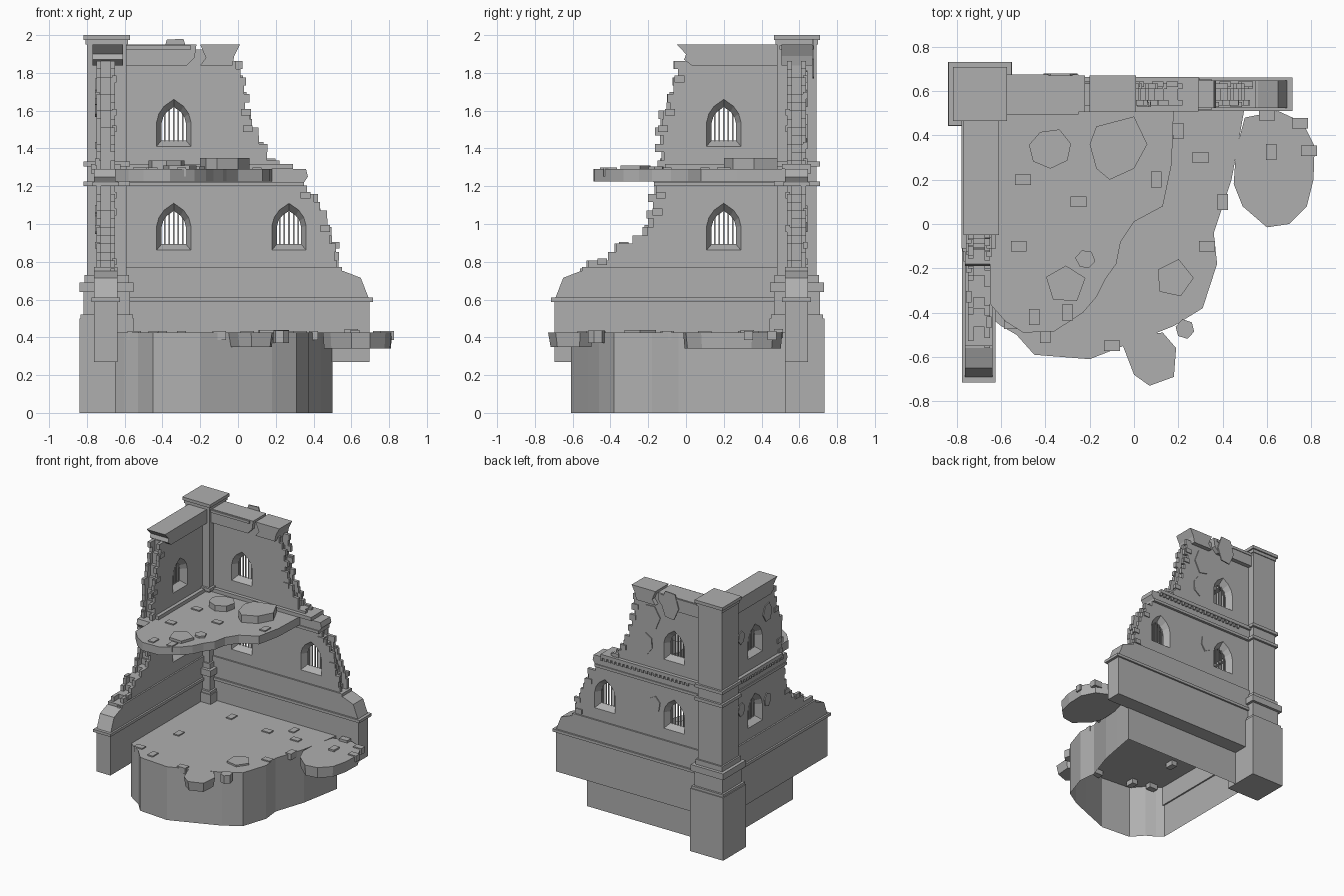
import bpy, bmesh, math, random
from mathutils import Vector

if "Cube" in bpy.data.objects:
    bpy.data.objects.remove(bpy.data.objects["Cube"])

random.seed(4)
stone = bpy.data.materials.new("grey_stone")
stone.diffuse_color = (0.43, 0.43, 0.43, 1)
stone.use_nodes = True
stone.node_tree.nodes["Principled BSDF"].inputs["Base Color"].default_value = stone.diffuse_color


def add_mesh(name, bm):
    bmesh.ops.recalc_face_normals(bm, faces=bm.faces)
    me = bpy.data.meshes.new(name)
    bm.to_mesh(me)
    bm.free()
    me.materials.append(stone)
    ob = bpy.data.objects.new(name, me)
    bpy.context.collection.objects.link(ob)
    return ob


def loft(bm, rings, ends=(True, True)):
    loops = [[bm.verts.new(p) for p in r] for r in rings]
    n = len(loops[0])
    for a, b in zip(loops, loops[1:]):
        for i in range(n):
            j = (i + 1) % n
            bm.faces.new((a[i], a[j], b[j], b[i]))
    if ends[0]:
        bm.faces.new(loops[0][::-1])
    if ends[1]:
        bm.faces.new(loops[-1])


def slab(name, outline, z0, z1, bottom=True, shrink=1.0):
    """Flat slab from a plan outline, optionally narrower at the bottom."""
    cx = sum(p[0] for p in outline) / len(outline)
    cy = sum(p[1] for p in outline) / len(outline)
    low = [(cx + (x - cx) * shrink, cy + (y - cy) * shrink, z0) for x, y in outline]
    bm = bmesh.new()
    loft(bm, [low, [(x, y, z1) for x, y in outline]], (bottom, True))
    return add_mesh(name, bm)


def blob(cx, cy, rx, ry, n):
    a0 = random.random()
    return [(cx + rx * f * math.cos(a0 + i * math.tau / n), cy + ry * f * math.sin(a0 + i * math.tau / n))
            for i in range(n) for f in [random.uniform(0.88, 1.06)]]


def box(bm, c, s, spin=0.0):
    ca, sa = math.cos(spin), math.sin(spin)
    sq = [(-s[0], -s[1]), (s[0], -s[1]), (s[0], s[1]), (-s[0], s[1])]
    sq = [(c[0] + x * ca - y * sa, c[1] + x * sa + y * ca) for x, y in sq]
    loft(bm, [[(x, y, c[2] - s[2]) for x, y in sq], [(x, y, c[2] + s[2]) for x, y in sq]])


# Wall frames: u runs away from the corner, d points outward
def back(u, d, z):
    return (u, 0.585 + d, z)


def left(u, d, z):
    return (-0.70 - d, -u, z)


def panel(name, frame, prof, d0, d1):
    bm = bmesh.new()
    loft(bm, [[frame(u, d, z) for u, z in prof] for d in (d0, d1)])
    return add_mesh(name, bm)


def strip(name, frame, u0, u1, z0, z1, d):
    return panel(name, frame, [(u0, z0), (u1, z0), (u1, z1), (u0, z1)], -d, d)


def edge_at(edge, z):
    for (z0, u0), (z1, u1) in zip(edge, edge[1:]):
        if z <= z1:
            return u0 + (u1 - u0) * (z - z0) / (z1 - z0)
    return edge[-1][1]


def jagged(start, edge, inset, jitter):
    prof, z, k = [(start, 0.72)], 0.72, 0
    while z < 1.86:
        u = edge_at(edge, max(z + 0.022, 0.77)) - inset + random.uniform(-jitter, jitter) + (k % 2) * jitter
        prof += [(u, z), (u, z + 0.044)]
        z += 0.044
        k += 1
    return prof + [(start, z)]


def arch(cu, z0, s):
    """Pointed window outline, scaled about its middle."""
    half = [(0.092, 0), (0.092, 0.13), (0.08, 0.175), (0.052, 0.215), (0, 0.252)]
    pts = half + [(-u, z) for u, z in half[-2::-1]]
    return [(cu + u * s, z0 + 0.11 + (z - 0.11) * s) for u, z in pts]


def cut(ob, cutters):
    for c in cutters:
        m = ob.modifiers.new("window", 'BOOLEAN')
        m.operation, m.solver, m.object = 'DIFFERENCE', 'EXACT', c
    dg = bpy.context.evaluated_depsgraph_get()
    me = bpy.data.meshes.new_from_object(ob.evaluated_get(dg))
    ob.modifiers.clear()
    ob.data = me


back_edge = [(.77, .52), (.9, .51), (1.0, .46), (1.1, .42), (1.2, .35), (1.3, .23), (1.4, .12),
             (1.5, .07), (1.65, .04), (1.75, .01), (1.86, -.02)]
left_edge = [(.77, .54), (.8, .45), (.87, .37), (.91, .28), (.96, .2), (1.05, .18), (1.2, .15),
             (1.3, .14), (1.4, .13), (1.55, .12), (1.7, .07), (1.86, .03)]
walls = [("back", back, -0.64, back_edge, [(-.34, .86), (.27, .86), (-.34, 1.41)], 0.37),
         ("left", left, -0.56, left_edge, [(-.2, .86), (-.2, 1.41)], 0.19)]

for name, fr, start, edge, windows, band_end in walls:
    # Plinth with broken sloping end, ledge and top moulding
    panel(name + "_plinth", fr, [(start, .27), (.695, .27), (.695, .6), (.65, .715), (.56, .75), (start, .75)], -.062, .062)
    strip(name + "_plinth_ledge", fr, start, .715, .588, .61, .076)
    strip(name + "_plinth_moulding", fr, start, .55, .745, .772, .062)
    # Windows: splayed openings and bars
    cutters = []
    bars = bmesh.new()
    for cu, z0 in windows:
        bm = bmesh.new()
        loft(bm, [[fr(u, d, z) for u, z in arch(cu, z0, s)] for d, s in ((-.07, 1.1), (0, .7), (.07, 1.1))])
        cutters.append(add_mesh("window_cutter", bm))
        for i in range(-2, 3):
            top = z0 + .225 - abs(i) * .018
            box(bars, fr(cu + i * .024, 0, (z0 + .02 + top) / 2), (.004, .004, (top - z0 - .02) / 2))
    add_mesh(name + "_window_bars", bars)
    # Two brick faces around a recessed rubble core
    for part, d0, d1, inset, jit in (("inner_face", -.05, -.025, 0, .02), ("core", -.025, .025, .03, .008),
                                     ("outer_face", .025, .05, 0, .02)):
        ob = panel(name + "_wall_" + part, fr, jagged(start, edge, inset, jit), d0, d1)
        cut(ob, cutters)
    for c in cutters:
        bpy.data.objects.remove(c)
    # Floor-level cornice with dentils
    panel(name + "_cornice", fr, [(start, 1.22), (band_end - .02, 1.22), (band_end, 1.25),
                                  (band_end - .01, 1.29), (start, 1.29)], -.062, .062)
    strip(name + "_cornice_top", fr, start, band_end - .08, 1.29, 1.318, .078)
    strip(name + "_cornice_bottom", fr, start, band_end - .02, 1.2, 1.222, .07)
    dent = bmesh.new()
    u = start + .17
    while u < band_end - .06:
        box(dent, fr(u, .066, 1.278), (.009, .009, .012))
        u += .036
    add_mesh(name + "_dentils", dent)
    # Loose bricks sticking out along the broken edge
    bm = bmesh.new()
    for i in range(12):
        z = .80 + i * .088
        e = edge_at(edge, z) - random.uniform(.0, .03)
        sz = (.026, .012, .018) if fr is back else (.012, .026, .018)
        box(bm, fr(e, random.choice((-.046, .046)), z), sz)
    add_mesh(name + "_edge_bricks", bm)

# Wall copings with broken ends
panel("back_coping_long", back, [(-.6, 1.84), (-.27, 1.84), (-.23, 1.88), (-.22, 1.95), (-.6, 1.95)], -.08, .085)
panel("back_coping_short", back, [(-.2, 1.95), (-.17, 1.88), (-.2, 1.84), (-.03, 1.84), (-.02, 1.89), (.01, 1.95)], -.08, .085)
strip("back_coping_core", back, -.3, -.1, 1.84, 1.925, .05)
panel("left_coping", left, [(-.5, 1.84), (-.03, 1.84), (.01, 1.87), (.0, 1.9), (.05, 1.95), (-.5, 1.95)], -.09, .07)
strip("back_coping_trim", back, -.6, -.25, 1.925, 1.945, .09)

# Fallen plaster patches on the outer faces
for fr, cu, cz, r, d in ((back, -.33, 1.87, .12, .088), (back, -.14, 1.72, .11, .052), (back, -.1, 1.5, .08, .052),
                         (back, -.17, 1.03, .07, .052), (left, -.05, 1.7, .08, .052), (left, -.38, 1.62, .06, .052),
                         (left, -.05, 1.0, .06, .052), (left, -.38, 1.05, .06, .052)):
    panel("plaster_patch", fr, blob(cu, cz, r * .7, r, 6), d - .004, d + .005)

# Corner pillar: stepped pedestal, shaft, rings and cap
bm = bmesh.new()
for z0, z1, h in ((0, .5, .145), (.5, .52, .138), (.52, .64, .122), (.64, .69, .143), (.69, .73, .118),
                  (.73, 1.96, .105), (1.2, 1.225, .122), (1.305, 1.33, .122), (1.95, 1.98, .112), (1.975, 2.0, .122)):
    box(bm, (-.695, .587, (z0 + z1) / 2), (h, h, (z1 - z0) / 2))
add_mesh("corner_pillar", bm)

# Ground floor: open skirt with a flat top
ground = [(-.65, .53), (.5, .53), (.47, .36), (.44, .2), (.36, -.04), (.375, -.18), (.31, -.38), (.18, -.46),
          (.03, -.52), (-.2, -.61), (-.45, -.59), (-.53, -.5), (-.6, -.46), (-.65, -.42)]
slab("ground_floor", ground, 0, .425, bottom=False)

# Broken upper floor
upper = [(-.65, .54), (.18, .54), (.17, .27), (.13, .08), (0, .01), (-.06, -.08), (-.08, -.18), (-.13, -.25),
         (-.17, -.33), (-.23, -.4), (-.36, -.485), (-.5, -.49), (-.58, -.44), (-.65, -.36)]
slab("upper_floor", upper, 1.225, 1.29)

# Outlying slab and fallen chunks
side = [(.5, .48), (.46, .33), (.45, .18), (.49, .08), (.6, -.015), (.7, 0), (.78, .08), (.81, .2), (.815, .35),
        (.76, .46), (.65, .51)]
slab("side_slab", side, .34, .425, shrink=.97)
front = [(-.05, -.55), (.02, -.5), (.13, -.49), (.19, -.56), (.18, -.69), (.07, -.73), (.0, -.68)]
slab("front_chunk", front, .35, .425, shrink=.9)
slab("small_front_chunk", blob(.23, -.475, .045, .045, 6), .37, .435)
big = [(-.2, .36), (-.17, .44), (0, .485), (.06, .36), (0, .25), (-.11, .2), (-.17, .25)]
slab("large_upper_chunk", big, 1.28, 1.35)
slab("upper_chunk", blob(-.38, .34, .1, .09, 7), 1.28, 1.335)
slab("flat_upper_chunk", blob(-.31, -.27, .09, .09, 5), 1.28, 1.31)
slab("flat_ground_chunk", blob(.18, -.25, .09, .09, 5), .41, .438)
slab("tiny_upper_chunk", blob(-.22, -.16, .045, .045, 6), 1.28, 1.305)

# Loose paving bricks on floors and rims
bm = bmesh.new()
for x, y, z in ((.79, .33, .41), (.75, .455, .41), (.6, .49, .42), (.62, .325, .415), (.3, .3, .41), (.2, .42, .41),
                (.4, .1, .41), (.33, -.1, .41), (.05, .3, .41), (-.1, -.55, .41), (-.4, -.5, .41), (-.55, -.45, .41),
                (-.3, .35, .41), (-.45, -.1, .41), (-.5, .2, 1.275), (-.45, -.42, 1.275), (-.3, -.4, 1.275),
                (-.25, .1, 1.275), (.1, .2, 1.275), (-.52, -.1, 1.275)):
    box(bm, (x, y, z), (.036, .024, .024), random.choice((0, 0, math.pi / 2)))
add_mesh("paving_bricks", bm)
